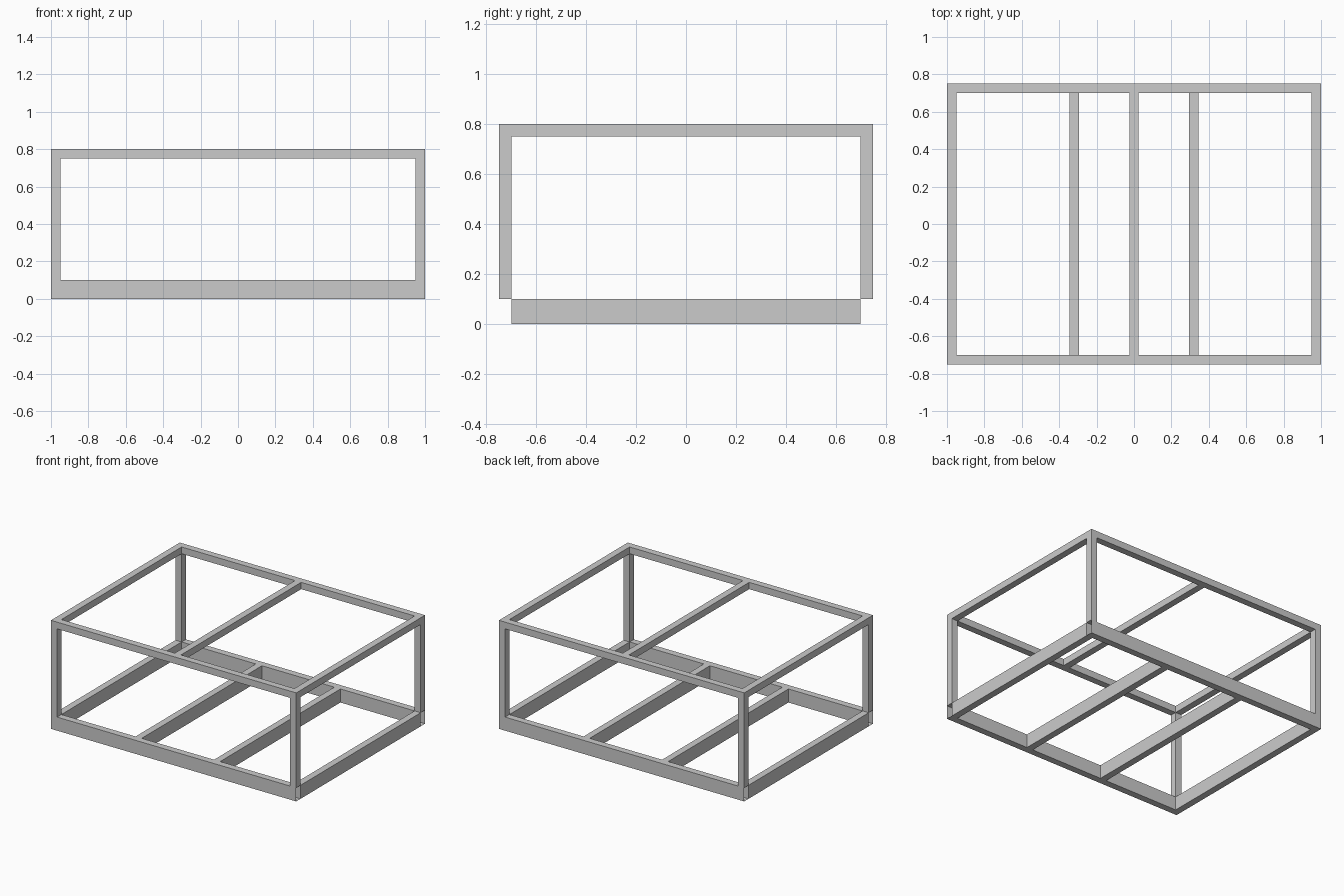
import bpy, bmesh
from mathutils import Vector

cube = bpy.data.objects.get("Cube")
if cube:
    bpy.data.objects.remove(cube, do_unlink=True)

grey = bpy.data.materials.new("plain_grey")
grey.use_nodes = True
COLOUR = (0.6, 0.6, 0.6, 1)
grey.diffuse_color = COLOUR
grey.node_tree.nodes["Principled BSDF"].inputs["Base Color"].default_value = COLOUR

# Overall half sizes, bar thickness and heights
HX, HY, T = 1.0, 0.75, 0.05
BASE, TOP = 0.1, 0.8


def bar(name, x, y, z, open_ends=False):
    """Box between (min, max) pairs; open_ends removes the caps along x."""
    bm = bmesh.new()
    bmesh.ops.create_cube(bm, size=1)
    lo, hi = Vector((x[0], y[0], z[0])), Vector((x[1], y[1], z[1]))
    for v in bm.verts:
        v.co = (lo + hi) / 2 + v.co * (hi - lo)
    if open_ends:
        bm.normal_update()
        caps = [f for f in bm.faces if abs(f.normal.x) > 0.9]
        bmesh.ops.delete(bm, geom=caps, context='FACES')
    mesh = bpy.data.meshes.new(name)
    bm.to_mesh(mesh)
    bm.free()
    mesh.materials.append(grey)
    bpy.context.collection.objects.link(bpy.data.objects.new(name, mesh))


def edge(side, half):
    """Span of a bar flush with the outer edge on one side."""
    return tuple(sorted((side * half, side * (half - T))))


def middle(c):
    return (c - T / 2, c + T / 2)


FULL_X = (-HX, HX)
INNER_Y = (-HY + T, HY - T)
BASE_Z, TOP_Z = (0, BASE), (TOP - T, TOP)

# Long rails at front and back; the lower ones are open tubes
for label, s in (("front", -1), ("back", 1)):
    bar(label + "_base_rail", FULL_X, edge(s, HY), BASE_Z, open_ends=True)
    bar(label + "_top_rail", (-HX + T, HX - T), edge(s, HY), TOP_Z)

# Side rails, floor joists and corner posts
for label, s in (("right", -1), ("left", 1)):
    bar(label + "_base_rail", edge(s, HX), INNER_Y, BASE_Z)
    bar(label + "_top_rail", edge(s, HX), INNER_Y, TOP_Z)
    bar(label + "_floor_joist", middle(s * 0.32), INNER_Y, BASE_Z)
    for end, e in (("front", -1), ("back", 1)):
        bar(f"{end}_{label}_post", edge(s, HX), edge(e, HY), (BASE, TOP))

# Central top beam
bar("centre_top_beam", middle(0), INNER_Y, TOP_Z)
